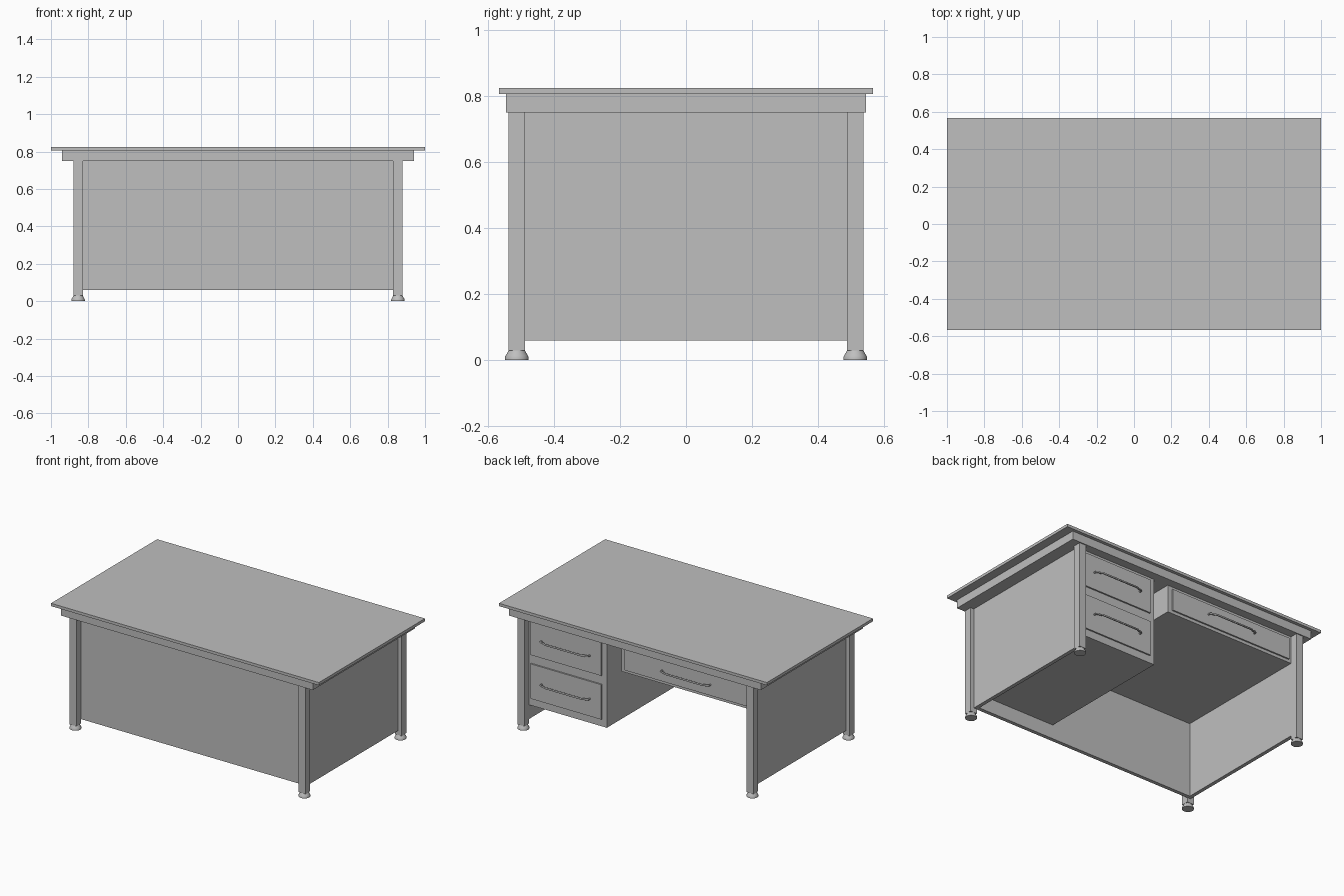
import bpy, bmesh, math
from mathutils import Vector

cube = bpy.data.objects.get("Cube")
if cube:
    bpy.data.objects.remove(cube, do_unlink=True)

grey = bpy.data.materials.new("plain_grey")
grey.use_nodes = True
COLOUR = (0.52, 0.52, 0.52, 1)
grey.diffuse_color = COLOUR
grey.node_tree.nodes["Principled BSDF"].inputs["Base Color"].default_value = COLOUR


def finish(name, bm, smooth=False):
    bmesh.ops.recalc_face_normals(bm, faces=bm.faces)
    mesh = bpy.data.meshes.new(name)
    bm.to_mesh(mesh)
    bm.free()
    mesh.materials.append(grey)
    obj = bpy.data.objects.new(name, mesh)
    bpy.context.collection.objects.link(obj)
    if smooth:
        bpy.ops.object.select_all(action='DESELECT')
        obj.select_set(True)
        bpy.context.view_layer.objects.active = obj
        bpy.ops.object.shade_smooth_by_angle(angle=math.radians(35))
    return obj


def box(name, xs, ys, zs):
    """Box from its extents along each axis."""
    bm = bmesh.new()
    bmesh.ops.create_cube(bm, size=1)
    for v in bm.verts:
        v.co = [r[0] if c < 0 else r[1] for c, r in zip(v.co, (xs, ys, zs))]
    return finish(name, bm)


def lathe(name, profile, x, y, steps=32):
    """Turned part: (radius, height) profile spun about a vertical axis."""
    bm = bmesh.new()
    verts = [bm.verts.new((x + r, y, z)) for r, z in profile]
    edges = [bm.edges.new(pair) for pair in zip(verts, verts[1:])]
    bmesh.ops.spin(bm, geom=verts + edges, cent=(x, y, 0), axis=(0, 0, 1),
                   angle=math.tau, steps=steps)
    bmesh.ops.remove_doubles(bm, verts=bm.verts, dist=1e-5)
    return finish(name, bm, smooth=True)


def handle(name, x, y, z, half=0.18, reach=0.03, radius=0.006, sides=10):
    """Round bar swept along a bow path that stands off the drawer."""
    path = [Vector((x + sx * (half - inset), y + out * reach, z))
            for sx, order in ((-1, 1), (1, -1))
            for inset, out in ((0, -0.1), (0.002, 0.5), (0.012, 0.7),
                               (0.03, 0.75), (0.042, 1))[::order]]
    bm = bmesh.new()
    rings = []
    for i, p in enumerate(path):
        t = (path[min(i + 1, len(path) - 1)] - path[max(i - 1, 0)]).normalized()
        up = Vector((0, 0, 1))
        side = t.cross(up)
        rings.append([bm.verts.new(p + radius * (math.cos(a) * up + math.sin(a) * side))
                      for a in (math.tau * k / sides for k in range(sides))])
    for a, b in zip(rings, rings[1:]):
        for k in range(sides):
            n = (k + 1) % sides
            bm.faces.new((a[k], a[n], b[n], b[k]))
    bm.faces.new(rings[0])
    bm.faces.new(rings[-1])
    return finish(name, bm, smooth=True)


# Key dimensions
LEG_X, LEG_Y = (0.83, 0.88), (0.487, 0.538)
UNDER, PANEL_Z = 0.75, 0.06
FACE_Y, INNER_Y = 0.487, -0.465

# Top and the frame beneath it
box("desk_top", (-1, 1), (-0.566, 0.566), (0.806, 0.825))
box("top_frame", (-0.94, 0.94), (-0.545, 0.545), (UNDER, 0.806))

# Legs with turned feet
FOOT = [(0, 0), (0.036, 0), (0.036, 0.008), (0.033, 0.015),
        (0.028, 0.023), (0.025, 0.03), (0, 0.03)]
for sx, side in ((1, "left"), (-1, "right")):
    for sy, end in ((-1, "front"), (1, "back")):
        box(f"{end}_{side}_leg", sorted(sx * v for v in LEG_X),
            sorted(sy * v for v in LEG_Y), (0.03, UNDER))
        lathe(f"{end}_{side}_foot", FOOT, sx * sum(LEG_X) / 2, sy * sum(LEG_Y) / 2)
    # Side panel between the legs
    box(f"{side}_panel", sorted((sx * 0.83, sx * 0.855)),
        (-FACE_Y, FACE_Y), (PANEL_Z, UNDER))

# Front modesty panel
box("front_panel", (-0.83, 0.83), (-0.49, INNER_Y), (PANEL_Z, UNDER))

# Drawer pedestal and wide drawer box over the knee space
box("pedestal", (0.25, 0.83), (INNER_Y, FACE_Y), (0.155, UNDER))
box("wide_drawer_box", (-0.83, 0.142), (INNER_Y, FACE_Y), (0.565, UNDER))

# Raised drawer fronts with their handles
for name, xs, zs in (("upper_drawer", (0.285, 0.815), (0.50, 0.73)),
                     ("lower_drawer", (0.285, 0.815), (0.205, 0.44)),
                     ("wide_drawer", (-0.81, 0.11), (0.585, 0.73))):
    box(name + "_front", xs, (FACE_Y, 0.497), zs)
    handle(name + "_handle", sum(xs) / 2, 0.497, sum(zs) / 2)
